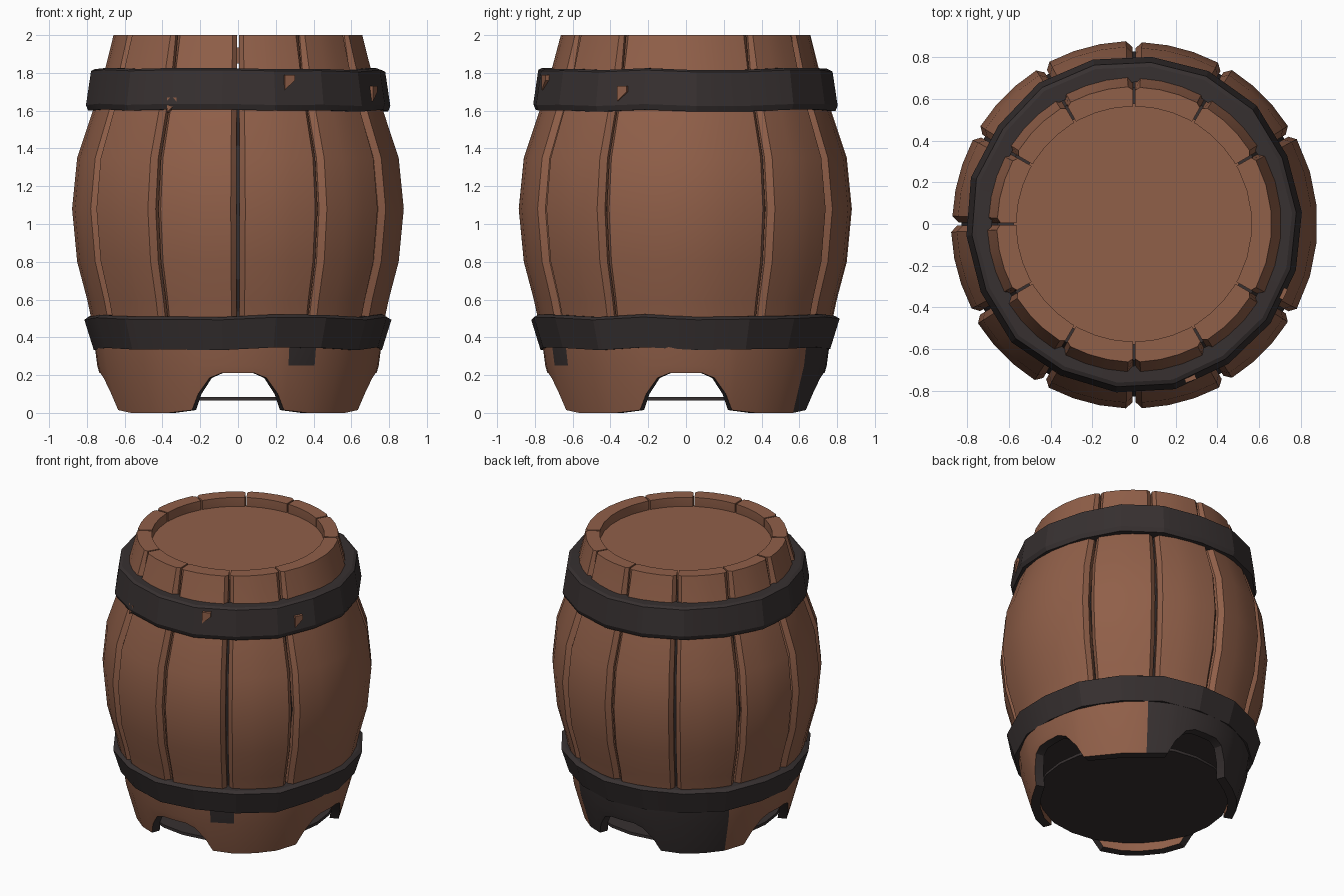
import bpy, bmesh, math, random

if "Cube" in bpy.data.objects:
    bpy.data.objects.remove(bpy.data.objects["Cube"])

random.seed(4)


def material(name, rgb):
    m = bpy.data.materials.new(name)
    m.diffuse_color = (*rgb, 1)
    m.use_nodes = True
    m.node_tree.nodes["Principled BSDF"].inputs["Base Color"].default_value = m.diffuse_color
    return m


WOOD = material("brown wood", (0.28, 0.115, 0.066))
IRON = material("dark iron", (0.038, 0.030, 0.030))


def sweep(name, angles, section, ring=False, paint=lambda a, k: 0, mats=(WOOD, IRON), smooth=30):
    """Join a closed (radius, height) section placed at each angle in degrees."""
    bm = bmesh.new()
    cols = []
    for a in angles:
        t = math.radians(a)
        cols.append([bm.verts.new((r * math.cos(t), r * math.sin(t), z)) for r, z in section(a)])
    n, m = len(cols), len(cols[0])
    for i in range(n if ring else n - 1):
        p, q = cols[i], cols[(i + 1) % n]
        nxt = angles[i + 1] if i + 1 < n else angles[0] + 360
        for k in range(m):
            f = bm.faces.new((p[k], q[k], q[(k + 1) % m], p[(k + 1) % m]))
            f.material_index = paint((angles[i] + nxt) / 2, k)
    if not ring:
        bm.faces.new(cols[0])
        bm.faces.new(cols[-1][::-1])
    bmesh.ops.remove_doubles(bm, verts=bm.verts[:], dist=1e-5)
    bmesh.ops.recalc_face_normals(bm, faces=bm.faces[:])
    me = bpy.data.meshes.new(name)
    bm.to_mesh(me)
    bm.free()
    ob = bpy.data.objects.new(name, me)
    bpy.context.collection.objects.link(ob)
    for mt in mats:
        me.materials.append(mt)
    if smooth:
        bpy.ops.object.select_all(action='DESELECT')
        ob.select_set(True)
        bpy.context.view_layer.objects.active = ob
        bpy.ops.object.shade_smooth_by_angle(angle=math.radians(smooth))
    return ob


def steps(count, start=0):
    return [start + i * 360 / count for i in range(count)]


# Staves: bulging planks with chamfered edges; the right side has one wide plank
PROFILE = [(.77, .46), (.80, .60), (.853, .80), (.88, 1.08), (.853, 1.35),
           (.77, 1.60), (.705, 1.82), (.66, 2.0)]


def stave(start, end):
    lift = random.uniform(-.008, .010)
    lo, hi = start + .5, end - .5
    count = 2 * round((end - start) / 30) + 1
    inner = [lo + 2 + (hi - lo - 4) * i / count for i in range(count + 1)]

    def section(a):
        d = lift - (.03 if a in (lo, hi) else 0)
        outer = [(r + (d if z < 1.9 else d * .5), z) for r, z in PROFILE]
        return outer + [(.565, 2.0), (.565, 1.85), (.70, 1.5), (.74, 1.08), (.66, .46)]
    sweep("stave", [lo] + inner + [hi], section)


for s in range(30, 330, 30):
    stave(s, s + 30)
stave(-30, 30)

# Dark core seen through the seams, lid and raised floor
sweep("inner_core", steps(24), lambda a: [(0, .36), (.70, .36), (.72, .5), (.83, 1.08), (.72, 1.6),
                                          (.655, 1.80), (0, 1.80)], True, mats=(IRON,))
sweep("lid", steps(24), lambda a: [(0, 1.85), (.58, 1.85), (.58, 1.935), (0, 1.935)], True, mats=(WOOD,))
sweep("floor", steps(24), lambda a: [(0, .065), (.635, .065), (.635, .085), (0, .085)], True, mats=(IRON,))

# Base ring with four arched openings, tarred at the back
ARCH = {0: .21, 7: .21, 12: .185, 17.5: .10, 21: .015, 33: .0, 45: .0}


def base_section(a):
    off = a % 90
    zb = ARCH[min(off, 90 - off)]
    rb = .675 + .07 * zb / .25
    return [(.765, .40), (.745, .25), (rb, zb), (rb - .06, zb), (.67, .40)]


offsets = sorted(set(list(ARCH) + [-o for o in ARCH if o != 45]))
base_angles = sorted({(q + o) % 360 for q in (0, 90, 180, 270) for o in offsets})


def base_paint(a, k):
    tarred = 62 < a < 148 and k < 2
    patch = 291 < a < 303 and k == 0
    return 1 if k == 2 or tarred or patch else 0


sweep("base", base_angles, base_section, True, base_paint)


# Iron hoops, slightly uneven
def hoop(name, count, section, jitter):
    def rough(a):
        d, h = random.uniform(-jitter, jitter), random.uniform(-.008, .008)
        return [(r + (d if r > .75 else 0), z + h) for r, z in section]
    sweep(name, steps(count, 4), rough, True, mats=(IRON,), smooth=18)


hoop("upper_hoop", 18, [(.70, 1.60), (.80, 1.60), (.812, 1.63), (.785, 1.81), (.765, 1.82), (.69, 1.82)], .008)
hoop("lower_hoop", 18, [(.72, .34), (.775, .34), (.80, .42), (.825, .50), (.80, .515), (.72, .515)], .012)

# Worn wood-coloured nicks in the upper hoop
for a, z in ((244, 1.64), (290, 1.76), (335, 1.70)):
    sweep("hoop_nick", [a - 2, a + 2],
          lambda b: [(.803, z - .05 if b < a else z), (.803, z + .03), (.77, z + .03),
                     (.77, z - .05 if b < a else z)], mats=(WOOD,))
